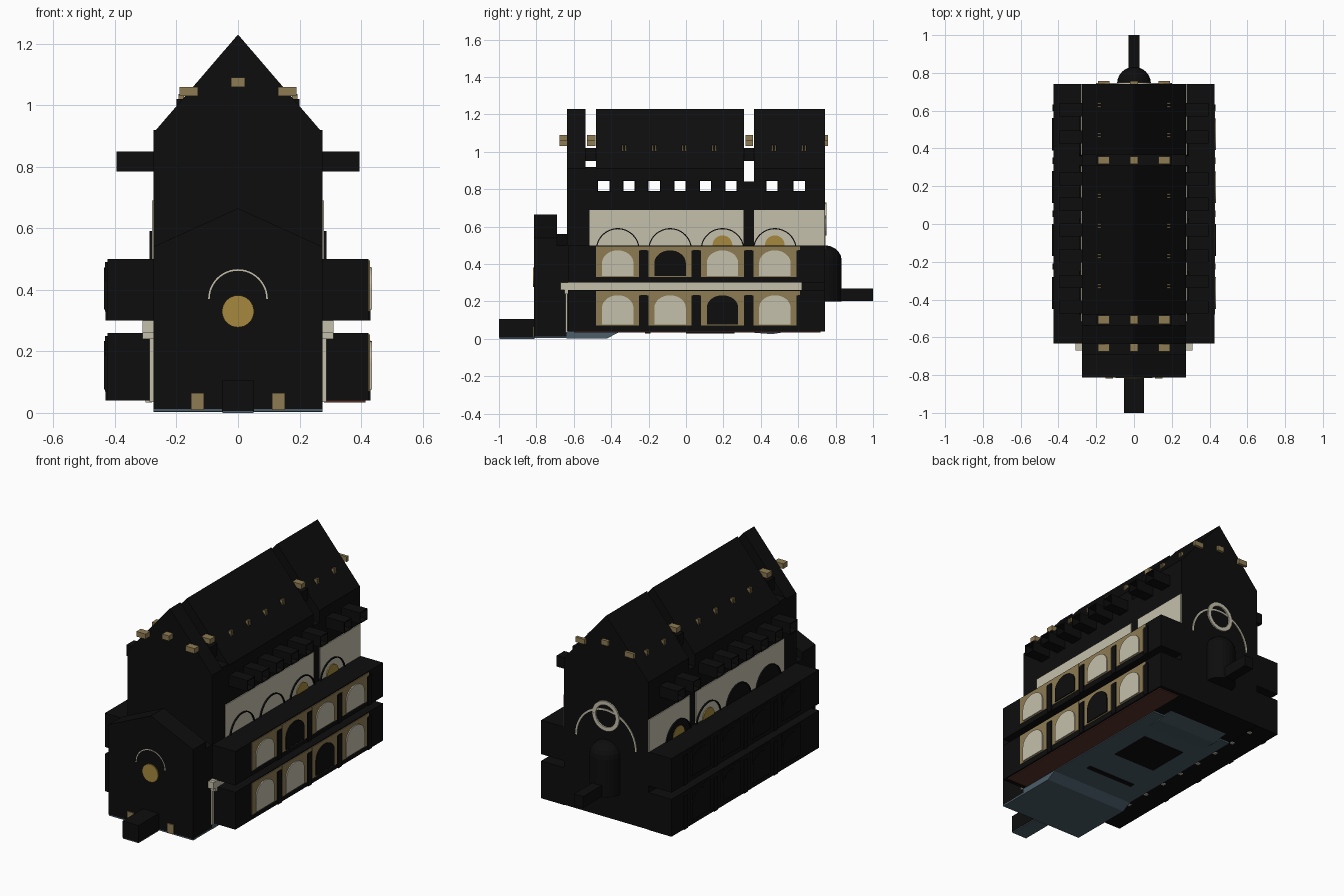
import bpy, bmesh, math

if "Cube" in bpy.data.objects:
    bpy.data.objects.remove(bpy.data.objects["Cube"])


def mat(name, r, g, b):
    m = bpy.data.materials.new(name)
    m.diffuse_color = (r, g, b, 1)
    m.use_nodes = True
    m.node_tree.nodes["Principled BSDF"].inputs["Base Color"].default_value = m.diffuse_color
    return m


BLACK = mat("black shell", 0.004, 0.004, 0.004)
CREAM = mat("cream plaster", 0.56, 0.53, 0.41)
TAN = mat("tan stone", 0.27, 0.20, 0.085)
GOLD = mat("gold glass", 0.38, 0.25, 0.05)
BLUE = mat("slate blue floor", 0.07, 0.11, 0.14)
BROWN = mat("red brown boards", 0.10, 0.035, 0.025)


def prism(name, pts, axis, a, b, m):
    """Extrude a 2D outline along x (pts = y,z), y (pts = x,z) or z (pts = x,y)."""
    def place(p, t):
        return {"x": (t, p[0], p[1]), "y": (p[0], t, p[1]), "z": (p[0], p[1], t)}[axis]
    bm = bmesh.new()
    lo = [bm.verts.new(place(p, a)) for p in pts]
    hi = [bm.verts.new(place(p, b)) for p in pts]
    bm.faces.new(lo)
    bm.faces.new(hi)
    n = len(pts)
    for i in range(n):
        j = (i + 1) % n
        bm.faces.new((lo[i], lo[j], hi[j], hi[i]))
    bmesh.ops.recalc_face_normals(bm, faces=bm.faces)
    me = bpy.data.meshes.new(name)
    bm.to_mesh(me)
    bm.free()
    me.materials.append(m)
    ob = bpy.data.objects.new(name, me)
    bpy.context.collection.objects.link(ob)
    return ob


def box(name, x0, x1, y0, y1, z0, z1, m):
    return prism(name, [(x0, y0), (x1, y0), (x1, y1), (x0, y1)], "z", z0, z1, m)


def arc(c, z, r, a0=0, a1=180, n=16, squash=1.0):
    return [(c + r * math.cos(math.radians(a0 + (a1 - a0) * i / n)),
             z + squash * r * math.sin(math.radians(a0 + (a1 - a0) * i / n))) for i in range(n + 1)]


def arch(c, w, z0, z1):
    r = w / 2
    h = min(r, z1 - z0) * 0.8
    return [(c - r, z0), (c + r, z0)] + arc(c, z1 - h, r, squash=h / r)


def band(c, z, r0, r1, a0=0, a1=180):
    return arc(c, z, r1, a0, a1, 24) + arc(c, z, r0, a1, a0, 24)


def xspan(s, a, b):
    return sorted((s * a, s * b))


def gable(w, z0, eave, peak):
    return [(-w, z0), (w, z0), (w, eave), (0, peak), (-w, eave)]


# hall body and floor
W = 0.275
box("hall_walls", -W, W, -0.635, 0.742, 0.042, 0.75, BLACK)
box("hall_floor", -W, W, -0.40, 0.50, 0.033, 0.042, BLUE)
prism("sloping_floor", [(-0.64, 0.003), (-0.42, 0.003), (-0.35, 0.04), (-0.64, 0.04)], "x", -W, W, BLUE)
prism("dais_riser", [(0.36, 0.033), (0.46, 0.025), (0.56, 0.042), (0.36, 0.042)], "x", -0.2, 0.2, BLUE)
box("floor_trap", -0.14, 0.14, 0.0, 0.26, 0.029, 0.034, BLACK)
box("floor_step", -0.16, 0.16, -0.22, -0.19, 0.029, 0.034, BLACK)

# upper walls with square light tunnels, and roof sections
holes = [-0.44, -0.305, -0.17, -0.032, 0.105, 0.24, 0.46, 0.605]
H = 0.03
ZL, ZH = 0.79, 0.845
for y0, y1 in ((-0.635, -0.538), (-0.48, 0.31), (0.364, 0.742)):
    prism("roof_section", gable(W, ZH, 0.91, 1.23), "y", y0, y1, BLACK)
    box("upper_wall", -W, W, y0, y1, 0.75, ZL, BLACK)
    edges = [y0]
    for h in holes:
        if y0 < h < y1:
            edges += [h - H, h + H]
    edges.append(y1)
    for a, b in zip(edges[::2], edges[1::2]):
        box("tunnel_pier", -W, W, a, b, ZL, ZH, BLACK)
for s in (-1, 1):
    for h in holes:
        x0, x1 = xspan(s, W, 0.395)
        t = 0.005
        for z0, z1 in ((ZL - t, ZL), (ZH, ZH + t)):
            box("light_tunnel_plate", x0, x1, h - H - t, h + H + t, z0, z1, BLACK)
        for e in (-1, 1):
            yy = sorted((h + e * H, h + e * (H + t)))
            box("light_tunnel_side", x0, x1, yy[0], yy[1], ZL, ZH, BLACK)

# rib beams in the roof gaps and tan collar beams
for y0, y1 in ((-0.538, -0.48), (0.31, 0.364)):
    box("rib_purlin", -0.2, 0.2, y0, y1, 0.95, 1.02, BLACK)
    box("rib_base", -W, W, y0, y1, 0.75, 0.84 if y0 > 0 else 0.92, BLACK)
for y0, y1 in ((-0.675, -0.634), (-0.53, -0.485), (0.318, 0.358), (0.741, 0.758)):
    for s in (-1, 1):
        x0, x1 = xspan(s, 0.13, 0.19)
        box("collar_beam_end", x0, x1, y0, y1, 1.03, 1.06, TAN)
    box("collar_beam_middle", -0.022, 0.022, y0, y1, 1.06, 1.09, TAN)

# small crockets poking through the roof
for s in (-1, 1):
    for y in (0.63, 0.47, 0.15, -0.01, -0.17, -0.33):
        x0, x1 = xspan(s, 0.176, 0.194)
        for d in (-0.008, 0.008):
            box("roof_crocket", x0, x1, y + d - 0.004, y + d + 0.004, 1.0, 1.036, TAN)

# clerestory and galleries
bays = [-0.365, -0.085, 0.195, 0.475]
for s in (-1, 1):
    for y0, y1 in ((-0.515, 0.308), (0.364, 0.74)):
        box("clerestory_wall", *xspan(s, W - 0.01, 0.28), y0, y1, 0.495, 0.69, CREAM)
    for i, c in enumerate(bays):
        prism("arch_hood", band(c, 0.475, 0.111, 0.117), "x", *xspan(s, W, 0.288), BLACK)
        if s < 0 and i != 2:
            prism("dark_arch", arc(c, 0.475, 0.112), "x", *xspan(s, W, 0.284), BLACK)
        if i > 1:
            prism("gold_lunette", arc(c, 0.50, 0.053), "x", *xspan(s, W, 0.286), GOLD)
    # inner strip between the galleries
    box("gallery_ledge", *xspan(s, W, 0.31), -0.65, 0.62, 0.24, 0.302, CREAM)
    box("corner_strip", *xspan(s, W, 0.287), -0.645, -0.634, 0.035, 0.27, CREAM)
    for y in (-0.655, -0.505):
        box("corner_capital", *xspan(s, W, 0.31), y - 0.015, y + 0.015, 0.26, 0.30, CREAM)
    for level, (z0, z1) in enumerate(((0.04, 0.26), (0.30, 0.50))):
        box("gallery_box", *xspan(s, W, 0.425), -0.632, 0.742, z0, z1, BLACK)
        g0, g1 = (z0 + 0.03, z1 - 0.005)
        if s > 0:
            box("gallery_cornice", 0.42, 0.428, -0.48, 0.61, g1 - 0.022, g1, TAN)
        for i, c in enumerate(bays):
            if s > 0:
                box("window_surround", 0.42, 0.429, c - 0.115, c + 0.115, g0, g1, TAN)
            dark = s < 0 or (level, i) in ((1, 1), (0, 2))
            prism("window_bay", arch(c, 0.168, g0 + 0.006, g1 - 0.022), "x", *xspan(s, 0.42, 0.435),
                  BLACK if dark else CREAM)
            if s < 0:
                box("outer_bay", -0.433, -0.42, c - 0.085, c + 0.085, z0 + 0.03, z1 - 0.01, BLACK)
        for y in (-0.225, 0.055, 0.335, 0.615):
            box("gallery_pier", *xspan(s, 0.42, 0.431), y - 0.017, y + 0.017, z0, g1 - 0.02, BLACK)
box("gallery_boards", 0.28, 0.415, -0.6, 0.72, 0.034, 0.041, BROWN)
for y in range(9):
    box("floor_bracket", -0.30, -0.28, -0.55 + y * 0.15, -0.53 + y * 0.15, 0.034, 0.041, CREAM)

# front porch with steps, disc and post bases
prism("porch", gable(W, 0.012, 0.54, 0.665), "y", -0.812, -0.69, BLACK)
prism("porch_link", gable(W, 0.012, 0.50, 0.56), "y", -0.69, -0.634, BLACK)
box("porch_floor", -W, W, -0.81, -0.63, 0.004, 0.013, BLUE)
box("front_passage", -0.052, 0.052, -1.0, -0.81, 0.006, 0.105, BLACK)
box("front_passage_floor", -0.05, 0.05, -0.998, -0.81, 0.0, 0.007, BLUE)
prism("front_disc", arc(0, 0.33, 0.052, 0, 348.75, 31), "y", -0.819, -0.81, GOLD)
prism("front_arch_trim", band(0, 0.37, 0.092, 0.097), "y", -0.814, -0.81, CREAM)
for s in (-1, 1):
    box("post_base", *xspan(s, 0.11, 0.152), -0.818, -0.80, 0.01, 0.065, TAN)

# apse, rear passage and round rear window
cy = 0.742
rings = [(0.09, 0.20), (0.09, 0.42)] + [
    (0.09 * math.cos(a), 0.42 + 0.08 * math.sin(a)) for a in (0.3, 0.6, 0.9, 1.2, 1.45)]
bm = bmesh.new()
rows = [[bm.verts.new((r * math.cos(math.pi * k / 12), cy + r * math.sin(math.pi * k / 12), z))
         for k in range(13)] for r, z in rings]
for a, b in zip(rows, rows[1:]):
    for k in range(12):
        bm.faces.new((a[k], a[k + 1], b[k + 1], b[k]))
bm.faces.new(rows[0][::-1])
bm.faces.new(rows[-1])
bmesh.ops.recalc_face_normals(bm, faces=bm.faces)
me = bpy.data.meshes.new("apse")
bm.to_mesh(me)
bm.free()
me.materials.append(BLACK)
bpy.context.collection.objects.link(bpy.data.objects.new("apse", me))
box("rear_passage", -0.03, 0.03, 0.80, 1.0, 0.203, 0.27, BLACK)
prism("rear_window_ring", band(0, 0.64, 0.065, 0.088, 0, 359.9), "y", 0.74, 0.75, CREAM)
prism("rear_arch_trim", band(0, 0.48, 0.19, 0.20), "y", 0.74, 0.746, CREAM)
